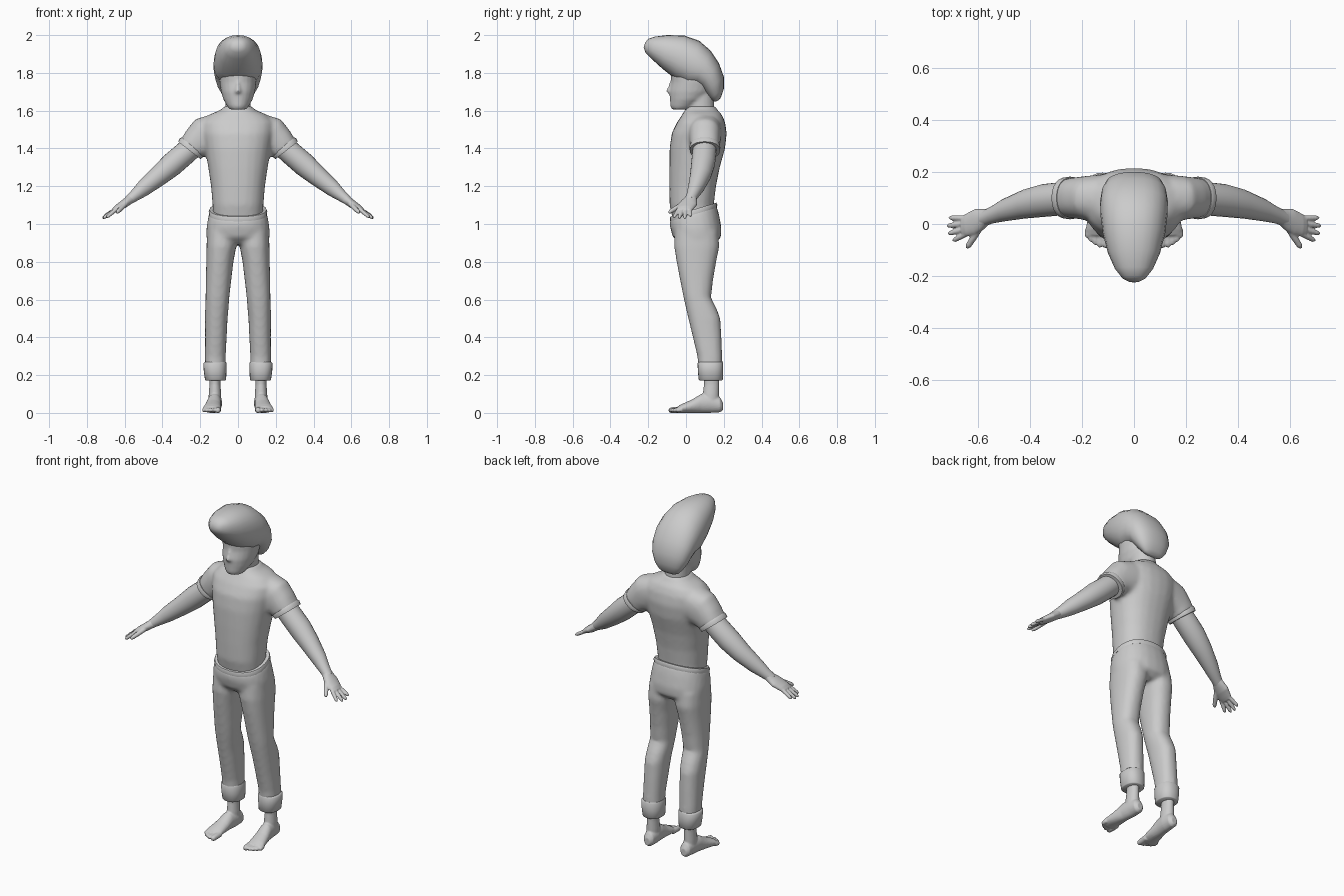
import bpy, bmesh, math
from mathutils import Vector

SEG = 24


def zr(x, y, z, rx, ry, tilt=0):
    """Horizontal ring; tilt raises its back edge."""
    return (x, y, z), (rx, 0, 0), (0, ry, tilt)


def ar(x, y, z, ux, uz, ry):
    """Ring across an arm that runs down and outwards."""
    return (x, y, z), (ux, 0, uz), (0, ry, 0)


def fr(x, y, z, rx, rz):
    """Ring across a part that runs front to back."""
    return (x, y, z), (rx, 0, 0), (0, 0, rz)


def digit(a, b, r):
    """Rounded finger or toe from a to b."""
    a, b = Vector(a), Vector(b)
    d = (b - a).normalized()
    u = d.cross(Vector((0.3, 0.2, 1))).normalized()
    v = d.cross(u)
    return [(a.lerp(b, t), u * r * k, v * r * k)
            for t, k in ((0, 1), (0.5, 1), (0.85, 0.9), (1, 0.5))]


def flip(rings):
    return [((-c[0], c[1], c[2]), (-u[0], u[1], u[2]), v) for c, u, v in rings]


def build(name, tubes, n=2.0, voxel=0, smooth=0, mirror=False, angle=50):
    """Loft each list of rings into a closed tube; optionally fuse and smooth them."""
    bm = bmesh.new()
    for rings in tubes:
        loops = []
        for c, u, v in rings:
            c, u, v = Vector(c), Vector(u), Vector(v)
            loop = []
            for i in range(SEG):
                a = 2 * math.pi * i / SEG
                s, t = math.cos(a), math.sin(a)
                s = math.copysign(abs(s) ** (2 / n), s)
                t = math.copysign(abs(t) ** (2 / n), t)
                loop.append(bm.verts.new(c + u * s + v * t))
            loops.append(loop)
        for p, q in zip(loops, loops[1:]):
            for i in range(SEG):
                j = (i + 1) % SEG
                bm.faces.new((p[i], p[j], q[j], q[i]))
        bm.faces.new(loops[0])
        bm.faces.new(loops[-1])
    bmesh.ops.recalc_face_normals(bm, faces=bm.faces)
    mesh = bpy.data.meshes.new(name)
    bm.to_mesh(mesh)
    bm.free()
    ob = bpy.data.objects.new(name, mesh)
    bpy.context.collection.objects.link(ob)
    bpy.ops.object.select_all(action='DESELECT')
    ob.select_set(True)
    bpy.context.view_layer.objects.active = ob
    if voxel:
        m = ob.modifiers.new("fuse", 'REMESH')
        m.mode, m.voxel_size, m.use_smooth_shade = 'VOXEL', voxel, True
        m = ob.modifiers.new("relax", 'SMOOTH')
        m.factor, m.iterations = 0.5, smooth
    else:
        bpy.ops.object.shade_smooth_by_angle(angle=math.radians(angle))
    if mirror:
        m = ob.modifiers.new("mirror", 'MIRROR')
        m.use_mirror_merge = False
    return ob


# Shirt: torso and short sleeves
torso = [zr(0, .04, 1.0, .13, .105), zr(0, .03, 1.10, .135, .117),
         zr(0, .035, 1.2, .143, .124), zr(0, .045, 1.3, .158, .134),
         zr(0, .06, 1.4, .175, .147), zr(0, .07, 1.48, .188, .146),
         zr(0, .08, 1.54, .19, .127), zr(0, .085, 1.58, .15, .105),
         zr(0, .08, 1.605, .09, .085), zr(0, .08, 1.625, .07, .075)]
sleeve = [ar(.08, .1, 1.49, .01, .085, .09), ar(.13, .1, 1.48, .03, .095, .09),
          ar(.18, .1, 1.462, .047, .093, .085), ar(.22, .1, 1.43, .054, .065, .08),
          ar(.25, .1, 1.395, .057, .046, .076)]
build("shirt", [torso, sleeve, flip(sleeve)], n=2.3, voxel=.012, smooth=6)
build("sleeve_hem", [[ar(.241, .1, 1.41, .057, .049, .079), ar(.246, .1, 1.404, .061, .05, .082),
                      ar(.258, .1, 1.39, .059, .046, .08)]], n=2.2, mirror=True)

# Bare arms
build("arm", [[ar(.22, .1, 1.43, .042, .045, .06), ar(.28, .097, 1.375, .041, .046, .064),
               ar(.35, .09, 1.315, .038, .05, .063), ar(.42, .077, 1.255, .03, .045, .056),
               ar(.50, .053, 1.19, .024, .036, .043), ar(.545, .035, 1.152, .019, .025, .033),
               ar(.58, .02, 1.125, .016, .018, .03)]], mirror=True)

# Hands with four fingers and a thumb
palm = [ar(.56, .028, 1.14, .017, .02, .029), ar(.585, .016, 1.12, .015, .018, .042),
        ar(.61, .008, 1.102, .014, .017, .05), ar(.64, -.003, 1.083, .012, .014, .045),
        ar(.658, -.008, 1.07, .009, .01, .04)]
fingers = [digit((.64, by, 1.082), (tx, ty, tz), .0105)
           for by, tx, ty, tz in ((.022, .71, .024, 1.04), (.002, .718, -.007, 1.03),
                                  (-.018, .714, -.037, 1.03), (-.036, .695, -.064, 1.035))]
thumb = digit((.595, -.02, 1.105), (.642, -.092, 1.06), .0125)
build("hand", [palm, thumb] + fingers, voxel=.004, smooth=3, mirror=True)

# Trousers: hips and legs
hips = [zr(0, .04, 1.068, .151, .12, .036), zr(0, .045, 1.03, .159, .13, .02),
        zr(0, .052, .98, .167, .136), zr(0, .058, .93, .168, .128),
        zr(0, .06, .895, .12, .09)]
leg = [zr(.085, .055, .96, .078, .115), zr(.088, .057, .88, .079, .12),
       zr(.096, .055, .8, .072, .105), zr(.103, .056, .7, .067, .087),
       zr(.109, .06, .61, .063, .073), zr(.112, .08, .555, .062, .081),
       zr(.115, .097, .5, .06, .085), zr(.117, .112, .4, .057, .076),
       zr(.12, .126, .3, .055, .066), zr(.12, .13, .22, .054, .063)]
build("trousers", [hips, leg, flip(leg)], n=2.3, voxel=.012, smooth=5)
build("waistband", [[zr(0, .04, 1.05, .154, .124, .036), zr(0, .04, 1.066, .155, .126, .037),
                     zr(0, .039, 1.076, .151, .122, .037)]], n=2.3)
build("trouser_cuff", [[zr(.12, .129, .27, .056, .063), zr(.122, .129, .262, .062, .068),
                        zr(.121, .13, .22, .06, .067), zr(.119, .131, .176, .056, .064),
                        zr(.119, .131, .172, .052, .06)]], n=2.3, mirror=True)

# Bare feet with ankles and toes
ankle = [zr(.122, .135, .24, .03, .042), zr(.122, .135, .15, .029, .04),
         zr(.122, .132, .1, .033, .043), zr(.122, .13, .06, .034, .045)]
sole = [fr(.12, .195, .035, .018, .022), fr(.12, .18, .043, .032, .04),
        fr(.121, .13, .052, .037, .052), fr(.126, .08, .05, .038, .05),
        fr(.132, .03, .035, .043, .035), fr(.138, -.02, .024, .048, .024),
        fr(.14, -.045, .017, .045, .017)]
toes = [digit((x - .002, -.02, .018), (x, y, .013), r)
        for x, y, r in ((.107, -.092, .0165), (.131, -.09, .012), (.149, -.08, .012),
                        (.165, -.068, .012), (.179, -.052, .012))]
build("foot", [ankle, sole] + toes, voxel=.005, smooth=2, mirror=True)

# Head: neck, face and nose
neck = [zr(0, .08, 1.56, .07, .075), zr(0, .078, 1.62, .066, .072), zr(0, .07, 1.72, .066, .075)]
face = [zr(0, -.025, 1.607, .045, .05), zr(0, -.015, 1.625, .058, .068),
        zr(0, .01, 1.66, .078, .095), zr(0, .025, 1.70, .09, .113),
        zr(0, .035, 1.75, .097, .113), zr(0, .035, 1.80, .1, .115),
        zr(0, .03, 1.87, .09, .1)]
nose = [zr(0, -.078, 1.69, .012, .012), zr(0, -.085, 1.70, .017, .023),
        zr(0, -.078, 1.725, .012, .018), zr(0, -.07, 1.765, .008, .01)]
build("head", [neck, face, nose], voxel=.008, smooth=4)

# Swept hair: each ring spans an outer and an inner (y, z) point
profile = [((-.215, 1.962), (-.224, 1.935), .022), ((-.2, 1.98), (-.215, 1.908), .045),
           ((-.165, 1.992), (-.18, 1.872), .073), ((-.1, 2.0), (-.125, 1.822), .1),
           ((-.01, 1.998), (-.06, 1.77), .12), ((.07, 1.97), (0, 1.732), .129),
           ((.13, 1.918), (.045, 1.735), .13), ((.175, 1.85), (.075, 1.725), .124),
           ((.2, 1.78), (.1, 1.695), .11), ((.2, 1.715), (.125, 1.667), .085),
           ((.185, 1.67), (.14, 1.652), .06), ((.172, 1.654), (.155, 1.648), .035)]
hair = [((0, (o[0] + i[0]) / 2, (o[1] + i[1]) / 2), (w, 0, 0),
         (0, (o[0] - i[0]) / 2, (o[1] - i[1]) / 2)) for o, i, w in profile]
build("hair", [hair], n=2.25)
